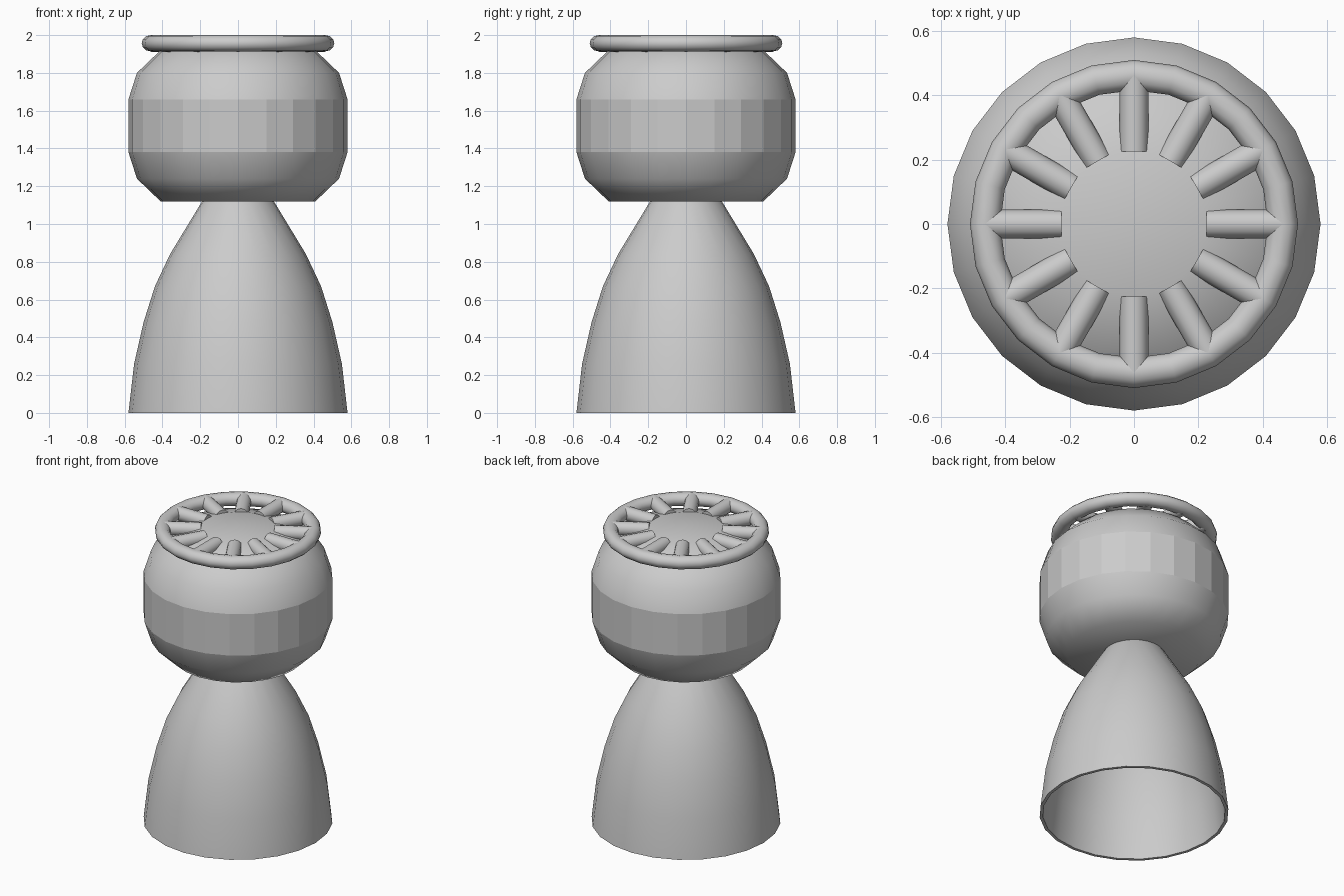
import bpy, bmesh, math
from mathutils import Matrix, Vector

cube = bpy.data.objects.get("Cube")
if cube:
    bpy.data.objects.remove(cube)

SIDES = 24
grey = bpy.data.materials.new("light_grey")
grey.use_nodes = True
grey.diffuse_color = (0.6, 0.6, 0.6, 1)
grey.node_tree.nodes["Principled BSDF"].inputs["Base Color"].default_value = (0.6, 0.6, 0.6, 1)


def finish(name, bm, is_flat=lambda f: False):
    bmesh.ops.recalc_face_normals(bm, faces=bm.faces)
    for f in bm.faces:
        f.smooth = not is_flat(f)
    mesh = bpy.data.meshes.new(name)
    bm.to_mesh(mesh)
    bm.free()
    mesh.materials.append(grey)
    obj = bpy.data.objects.new(name, mesh)
    bpy.context.collection.objects.link(obj)
    return obj


def lathe(name, profile, closed=False, **kw):
    """Spin (radius, z) points round the z axis."""
    bm = bmesh.new()
    verts = [bm.verts.new((r, 0, z)) for r, z in profile]
    pairs = list(zip(verts, verts[1:]))
    if closed:
        pairs.append((verts[-1], verts[0]))
    edges = [bm.edges.new(p) for p in pairs]
    bmesh.ops.spin(bm, geom=verts + edges, axis=(0, 0, 1), cent=(0, 0, 0),
                   angle=math.tau, steps=SIDES)
    bmesh.ops.remove_doubles(bm, verts=bm.verts, dist=1e-4)
    return finish(name, bm, **kw)


# Bell nozzle, hollow and open at the bottom
outer = [(0.58, 0), (0.55, 0.26), (0.5, 0.48), (0.44, 0.67), (0.36, 0.84), (0.19, 1.12)]
inner = [(r - 0.02, z) for r, z in reversed(outer)]
nozzle = lathe("nozzle", [(0, 1.14), (0.17, 1.14)] + outer[::-1] + inner[::-1] + [(0, 1.12)])
for poly in nozzle.data.polygons:
    # crisp rim and hidden neck caps
    if abs(poly.normal.z) > 0.9:
        poly.use_smooth = False

# Rounded tank: smooth ends with a faceted band between them
tank = lathe("tank", [(0, 1.12), (0.41, 1.12), (0.535, 1.24), (0.58, 1.38), (0.58, 1.66),
                      (0.535, 1.8), (0.41, 1.92), (0.22, 1.98), (0, 1.99)],
             is_flat=lambda f: abs(f.calc_center_median().z - 1.52) < 0.05)

# Mounting ring
lathe("top_ring", [(0.463 + 0.047 * math.cos(a), 1.957 + 0.043 * math.sin(a))
                   for a in (math.tau * i / 12 for i in range(12))], closed=True)

# Radial struts joining the ring to the tank dome
bm = bmesh.new()
for i in range(12):
    place = (Matrix.Rotation(math.tau * i / 12, 4, "Z")
             @ Matrix.Translation(Vector((0.343, 0, 1.955)))
             @ Matrix.Rotation(math.pi / 2, 4, "Y"))
    bmesh.ops.create_cone(bm, cap_ends=True, segments=12, radius1=0.045,
                          radius2=0.045, depth=0.235, matrix=place)
finish("struts", bm, is_flat=lambda f: len(f.verts) > 4)
